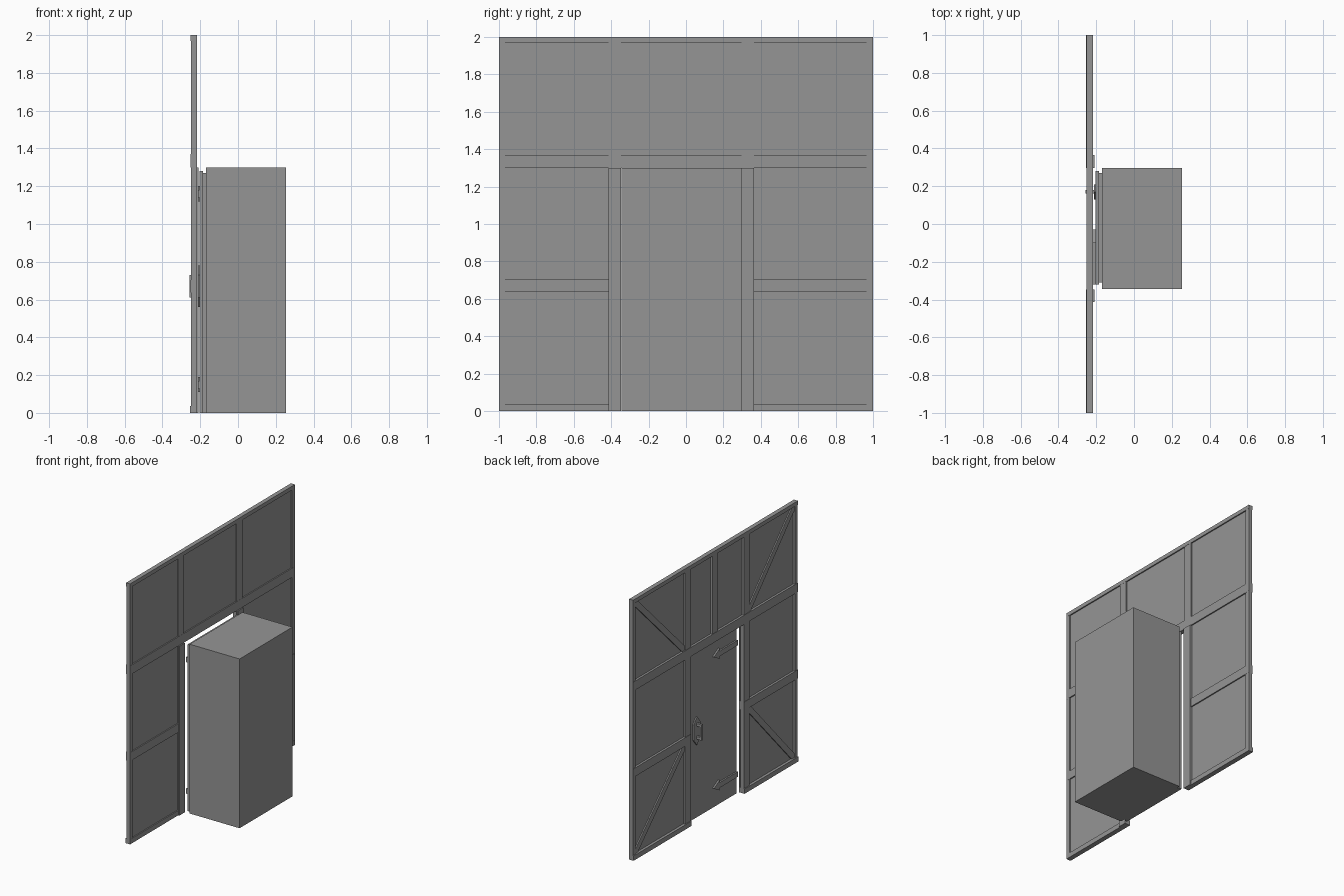
import bpy
import bmesh
import math
from mathutils import Matrix

cube = bpy.data.objects.get("Cube")
if cube:
    bpy.data.objects.remove(cube, do_unlink=True)

grey = bpy.data.materials.new("plain_grey")
grey.use_nodes = True
tone = (0.3, 0.3, 0.3, 1)
grey.diffuse_color = tone
grey.node_tree.nodes["Principled BSDF"].inputs["Base Color"].default_value = tone


def finish(name, bm):
    bmesh.ops.recalc_face_normals(bm, faces=bm.faces)
    mesh = bpy.data.meshes.new(name)
    bm.to_mesh(mesh)
    bm.free()
    mesh.materials.append(grey)
    obj = bpy.data.objects.new(name, mesh)
    bpy.context.collection.objects.link(obj)
    return obj


def box(name, x, y, z):
    """Box from (low, high) ranges on each axis."""
    bm = bmesh.new()
    size = [b - a for a, b in (x, y, z)]
    mid = [(a + b) / 2 for a, b in (x, y, z)]
    bmesh.ops.create_cube(bm, size=1,
                          matrix=Matrix.Translation(mid) @ Matrix.Diagonal((*size, 1)))
    return finish(name, bm)


def plate(name, x, outline):
    """Outline in (y, z), extruded along x."""
    bm = bmesh.new()
    face = bm.faces.new([bm.verts.new((x[0], y, z)) for y, z in outline])
    top = bmesh.ops.extrude_face_region(bm, geom=[face])["geom"]
    moved = [v for v in top if isinstance(v, bmesh.types.BMVert)]
    bmesh.ops.translate(bm, vec=(x[1] - x[0], 0, 0), verts=moved)
    return finish(name, bm)


def brace(name, start, end, width=0.045):
    dy, dz = end[0] - start[0], end[1] - start[1]
    length = math.hypot(dy, dz)
    ny, nz = -dz / length * width / 2, dy / length * width / 2
    plate(name, (-0.243, -0.227),
          [(start[0] + ny, start[1] + nz), (end[0] + ny, end[1] + nz),
           (end[0] - ny, end[1] - nz), (start[0] - ny, start[1] - nz)])


# Grid of the timber frame
right_post, left_post = (-0.414, -0.347), (0.296, 0.364)
doorway = (right_post[1], left_post[0])
low_rail, mid_rail, lintel, top_rail = (0, 0.037), (0.637, 0.703), (1.3, 1.37), (1.97, 2)
post_x, rail_x, panel_x = (-0.248, -0.218), (-0.251, -0.217), (-0.234, -0.226)

# Upright posts
posts = {"right_edge_post": (-1, -0.967), "right_door_post": right_post,
         "left_door_post": left_post, "left_edge_post": (0.965, 1)}
for name, y in posts.items():
    box(name, post_x, y, (0, 2))
box("upper_middle_stud", (-0.248, -0.23), (-0.03, 0.035), (lintel[0], 2))

# Rails: full width above the doorway, split beside it
box("top_rail", rail_x, (-1, 1), top_rail)
box("lintel_rail", rail_x, (-1, 1), lintel)
for side, y in (("right", (-1, doorway[0])), ("left", (doorway[1], 1))):
    box(side + "_middle_rail", rail_x, y, mid_rail)
    box(side + "_bottom_rail", (-0.255, -0.217), y, low_rail)

# Thin infill panels
for side, y in (("right", (-0.98, -0.4)), ("left", (0.35, 0.98))):
    box(side + "_wall_panel", panel_x, y, (0.01, 1.99))
box("upper_wall_panel", panel_x, (-0.4, 0.35), (1.32, 1.99))

# Corner braces on the outer face
for side, inner, outer in (("right", -0.4, -0.965), ("left", 0.35, 0.96)):
    brace("upper_" + side + "_brace", (inner, 1.36), (outer, 1.965))
    brace("lower_" + side + "_brace", (inner, 0.645), (outer, 0.04))

# Raised jambs beside the doorway
for side, y in (("right", right_post), ("left", left_post)):
    box(side + "_jamb", (-0.217, -0.208), y, (0, 1.3))

# Door leaf and the deep block behind it
box("door_leaf", (-0.204, -0.185), (-0.32, 0.28), (0, 1.28))
box("door_backing", (-0.185, -0.17), (-0.31, 0.27), (0, 1.27))
box("door_block", (-0.17, 0.255), (-0.345, 0.297), (0, 1.3))

# Strap hinges with pointed ends
for name, z in (("lower_hinge", 0.15), ("upper_hinge", 1.16)):
    plate(name, (-0.216, -0.204),
          [(-0.32, z - 0.02), (-0.1, z - 0.02), (-0.1, z - 0.04), (-0.03, z),
           (-0.1, z + 0.04), (-0.1, z + 0.02), (-0.32, z + 0.02)])

# Handle: pointed back plate and a pull bar on two stems
hy, hz = 0.17, 0.67
plate("handle_plate", (-0.213, -0.204),
      [(hy, hz - 0.11), (hy + 0.04, hz - 0.06), (hy + 0.04, hz + 0.06),
       (hy, hz + 0.11), (hy - 0.04, hz + 0.06), (hy - 0.04, hz - 0.06)])
for name, z in (("lower_stem", 0.62), ("upper_stem", 0.72)):
    box("handle_" + name, (-0.255, -0.21), (hy - 0.009, hy + 0.009), (z - 0.01, z + 0.01))
box("handle_bar", (-0.258, -0.245), (hy - 0.009, hy + 0.009), (0.61, 0.73))
